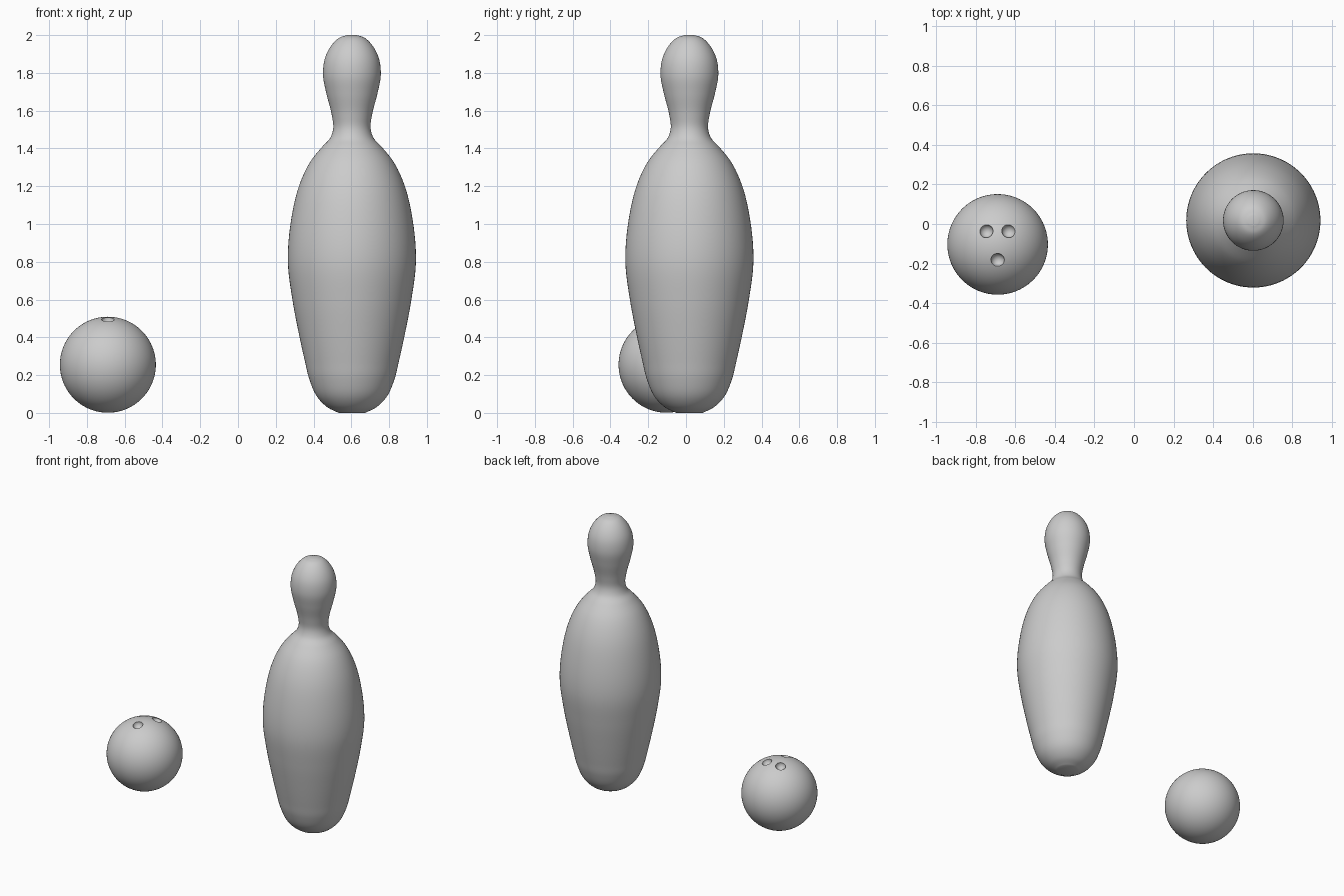
import bpy, bmesh, math
from mathutils import Vector

if "Cube" in bpy.data.objects:
    bpy.data.objects.remove(bpy.data.objects["Cube"])

PIN = Vector((0.603, 0.018, 0))
BALL = Vector((-0.689, -0.103, 0.255))
BALL_R = 0.254


def smooth_path(pts, steps=6):
    """Chord-length cubic through the given profile points."""
    p = [Vector(q) for q in pts]
    p = [2 * p[0] - p[1]] + p + [2 * p[-1] - p[-2]]
    d = [max((b - a).length, 1e-6) ** 0.75 for a, b in zip(p, p[1:])]
    slope = [(b - a) / h for a, b, h in zip(p, p[1:], d)]
    tan = [(slope[i - 1] * d[i] + slope[i] * d[i - 1]) / (d[i - 1] + d[i])
           for i in range(1, len(p) - 1)]
    out = []
    for i in range(len(pts) - 1):
        a, b, h = p[i + 1], p[i + 2], d[i + 1]
        for k in range(steps):
            t = k / steps
            out.append((2*t**3 - 3*t**2 + 1) * a + (t**3 - 2*t**2 + t) * h * tan[i]
                       + (3*t**2 - 2*t**3) * b + (t**3 - t**2) * h * tan[i + 1])
    return out + [p[-2]]


def lathe(name, profile, location, sides=96):
    bm = bmesh.new()
    vs = [bm.verts.new((r, 0, z)) for r, z in profile]
    es = [bm.edges.new(e) for e in zip(vs, vs[1:])]
    bmesh.ops.spin(bm, geom=vs + es, axis=(0, 0, 1), cent=(0, 0, 0),
                   angle=math.tau, steps=sides)
    bmesh.ops.remove_doubles(bm, verts=bm.verts, dist=1e-5)
    bmesh.ops.recalc_face_normals(bm, faces=bm.faces)
    mesh = bpy.data.meshes.new(name)
    bm.to_mesh(mesh)
    bm.free()
    ob = bpy.data.objects.new(name, mesh)
    bpy.context.collection.objects.link(ob)
    ob.location = location
    return ob


def smooth(ob):
    bpy.ops.object.select_all(action='DESELECT')
    ob.select_set(True)
    bpy.context.view_layer.objects.active = ob
    bpy.ops.object.shade_smooth_by_angle(angle=math.radians(40))


# Pin: rounded foot, wide belly, narrow neck, round head
pin_profile = [(0.07, 0.0), (0.13, 0.03), (0.184, 0.085), (0.226, 0.18),
               (0.248, 0.27), (0.283, 0.43), (0.315, 0.6), (0.339, 0.8),
               (0.322, 1.02), (0.277, 1.21), (0.220, 1.33), (0.156, 1.41),
               (0.115, 1.455), (0.099, 1.505), (0.107, 1.58), (0.135, 1.69),
               (0.153, 1.79), (0.142, 1.88), (0.105, 1.95), (0.065, 1.987),
               (0.025, 2.0)]
path = [(0, 0)] + [tuple(v) for v in smooth_path(pin_profile)] + [(0, 2.0)]
smooth(lathe("bowling_pin", path, PIN))

# Ball
bpy.ops.mesh.primitive_uv_sphere_add(segments=96, ring_count=48, radius=BALL_R,
                                     location=BALL)
ball = bpy.context.object
ball.name = "bowling_ball"

# Three rounded finger holes
for i, (x, y) in enumerate([(-0.057, 0.067), (0.055, 0.067), (0.0, -0.079)]):
    z = math.sqrt(BALL_R**2 - x*x - y*y)
    bpy.ops.mesh.primitive_uv_sphere_add(segments=32, ring_count=16, radius=0.034,
                                         location=BALL + Vector((x, y, z)))
    cutter = bpy.context.object
    cutter.name = f"finger_hole_cutter_{i + 1}"
    cutter.hide_render = True
    cutter.hide_set(True)
    cut = ball.modifiers.new("finger_hole", 'BOOLEAN')
    cut.operation = 'DIFFERENCE'
    cut.solver = 'EXACT'
    cut.object = cutter

# Apply the cuts so the rims stay sharp
bpy.context.view_layer.update()
mesh = bpy.data.meshes.new_from_object(
    ball.evaluated_get(bpy.context.evaluated_depsgraph_get()))
ball.modifiers.clear()
ball.data = mesh
for ob in [o for o in bpy.data.objects if "cutter" in o.name]:
    bpy.data.objects.remove(ob)
smooth(ball)
